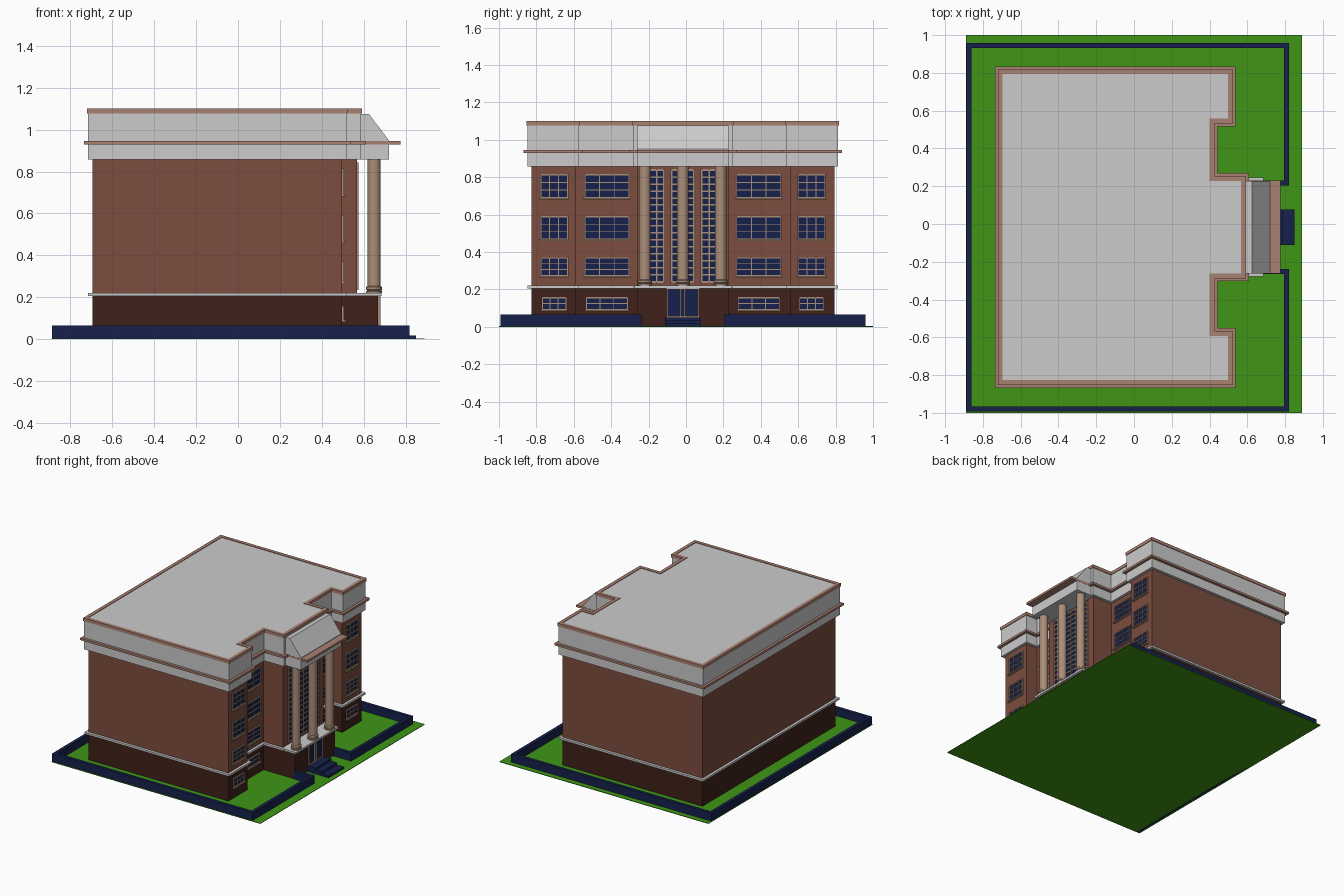
import bpy, bmesh

if "Cube" in bpy.data.objects:
    bpy.data.objects.remove(bpy.data.objects["Cube"])

C = -0.017  # symmetry line of the building in y


def material(name, r, g, b):
    m = bpy.data.materials.new(name)
    m.diffuse_color = (r, g, b, 1)
    m.use_nodes = True
    m.node_tree.nodes["Principled BSDF"].inputs["Base Color"].default_value = m.diffuse_color
    return m


BRICK = material("brick", 0.20, 0.075, 0.05)
DARK = material("dark_brick", 0.05, 0.015, 0.01)
NAVY = material("navy", 0.008, 0.015, 0.07)
TAN = material("tan", 0.40, 0.27, 0.19)
TRIM = material("trim_brown", 0.40, 0.22, 0.17)
GREEN = material("grass", 0.05, 0.30, 0.008)


def finish(name, bm, mat):
    bmesh.ops.recalc_face_normals(bm, faces=bm.faces)
    me = bpy.data.meshes.new(name)
    bm.to_mesh(me)
    bm.free()
    ob = bpy.data.objects.new(name, me)
    bpy.context.collection.objects.link(ob)
    if mat:
        me.materials.append(mat)
    return ob


def boxes(name, items, mat=None):
    """One object from boxes (x0, x1, y0, y1, z0, z1), y relative to C."""
    bm = bmesh.new()
    for x0, x1, y0, y1, z0, z1 in items:
        vs = bmesh.ops.create_cube(bm, size=1)["verts"]
        for v in vs:
            v.co.x = x0 if v.co.x < 0 else x1
            v.co.y = (y0 if v.co.y < 0 else y1) + C
            v.co.z = z0 if v.co.z < 0 else z1
    return finish(name, bm, mat)


HALF = [(-0.695, -0.81), (0.497, -0.81), (0.497, -0.575),
        (0.40, -0.575), (0.40, -0.245), (0.567, -0.245)]
PLAN = HALF + [(x, -y) for x, y in reversed(HALF)]


def outline(d):
    """Footprint pushed outward by d (all corners are square)."""
    out = []
    n = len(PLAN)
    for i, (x, y) in enumerate(PLAN):
        for (ax, ay), (bx, by) in ((PLAN[i - 1], PLAN[i]), (PLAN[i], PLAN[(i + 1) % n])):
            if abs(ax - bx) < 1e-6:
                x += d if by > ay else -d
            else:
                y += -d if bx > ax else d
        out.append((x, y + C))
    return out


def storey(name, d, z0, z1, mat=None, inner=None):
    """Extruded footprint; with inner it becomes a hollow band."""
    bm = bmesh.new()

    def loop(off, z):
        return [bm.verts.new((x, y, z)) for x, y in outline(off)]

    a, b = loop(d, z0), loop(d, z1)
    rings = [(a, b)]
    if inner is None:
        bm.faces.new(a)
        bm.faces.new(b)
    else:
        c, e = loop(inner, z0), loop(inner, z1)
        rings = [(a, b), (b, e), (e, c), (c, a)]
    n = len(a)
    for p, q in rings:
        for i in range(n):
            j = (i + 1) % n
            bm.faces.new((p[i], p[j], q[j], q[i]))
    return finish(name, bm, mat)


# Lawn
boxes("lawn", [(-0.89, 0.89, -1 - C, 1 - C, 0, 0.004)], GREEN)

# Low garden wall with returns beside the entrance
T = 0.026
wall = [(-0.887, -0.887 + T, -0.976, 0.976, 0, 0.065)]
for s in (-1, 1):
    def span(p, q):
        return tuple(sorted((s * p, s * q)))
    wall += [(-0.887, 0.82, *span(0.976 - T, 0.976), 0, 0.065),
             (0.82 - T, 0.82, *span(0.222, 0.976), 0, 0.065),
             (0.66, 0.82, *span(0.222, 0.222 + T), 0, 0.065)]
boxes("garden_wall", wall, NAVY)

# Main building, bottom to top
storey("basement", 0, 0, 0.205, DARK)
storey("belt_course", 0.02, 0.205, 0.22)
storey("brick_walls", 0, 0.22, 0.857, BRICK)
storey("frieze", 0.021, 0.857, 1.076)
storey("cornice", 0.041, 0.93, 0.946, TRIM)
storey("roof", 0.002, 1.07, 1.096)
storey("roof_trim", 0.026, 1.076, 1.10, TRIM, inner=0.0)

# Entrance porch and steps
boxes("porch_base", [(0.55, 0.668, -0.245, 0.245, 0, 0.205)], DARK)
boxes("porch_floor", [(0.55, 0.686, -0.262, 0.262, 0.205, 0.22)])
boxes("steps", [(0.66, 0.85, -0.095, 0.095, 0, 0.018),
                (0.66, 0.79, -0.095, 0.095, 0.018, 0.034),
                (0.66, 0.74, -0.095, 0.095, 0.034, 0.05)], NAVY)
boxes("doors", [(0.66, 0.671, -0.085, 0.085, 0.05, 0.205)], NAVY)
frame = [(0.66, 0.68, y - 0.004, y + 0.004, 0.05, 0.205)
         for y in (-0.084, -0.01, 0.01, 0.084)]
frame += [(0.66, 0.68, -0.088, 0.088, z, z + 0.007) for z in (0.05, 0.198)]
boxes("door_frame", frame, TAN)

# Portico head: frieze block with a sloping roof, swept across y
bm = bmesh.new()
profile = [(0.56, 0.857), (0.72, 0.857), (0.72, 0.95), (0.625, 1.075), (0.56, 1.075)]
f = bm.faces.new([bm.verts.new((x, C - 0.245, z)) for x, z in profile])
ext = bmesh.ops.extrude_face_region(bm, geom=[f])["geom"]
bmesh.ops.translate(bm, vec=(0, 0.49, 0),
                    verts=[v for v in ext if isinstance(v, bmesh.types.BMVert)])
finish("portico_head", bm, None)
boxes("portico_cornice", [(0.60, 0.776, -0.246, 0.246, 0.93, 0.946)], TRIM)

# Columns: lathe profile with a base moulding
LATHE = [(0.038, 0.22), (0.038, 0.228), (0.034, 0.232), (0.038, 0.236),
         (0.038, 0.248), (0.031, 0.254), (0.031, 0.857)]
for k, y in enumerate((-0.203, 0, 0.203)):
    bm = bmesh.new()
    for (r0, z0), (r1, z1) in zip(LATHE, LATHE[1:]):
        vs = bmesh.ops.create_cone(bm, segments=24, cap_ends=False, radius1=r0,
                                   radius2=r1, depth=z1 - z0)["verts"]
        bmesh.ops.translate(bm, verts=vs, vec=(0.65, y + C, (z0 + z1) / 2))
    bmesh.ops.remove_doubles(bm, verts=bm.verts, dist=1e-5)
    col = finish(f"column_{k + 1}", bm, TAN)
    bpy.context.view_layer.objects.active = col
    col.select_set(True)
    bpy.ops.object.shade_smooth_by_angle()
    col.select_set(False)

# Windows: glass pane plus a grid of bars
glass, bars, sills = [], [], []


def window(x, y0, y1, z0, z1, cols, rows, w=0.007, sill=True):
    glass.append((x - 0.01, x + 0.003, y0, y1, z0, z1))
    for i in range(cols + 1):
        y = y0 + (y1 - y0) * i / cols
        t = w / 2 if i in (0, cols) else w / 3
        bars.append((x - 0.01, x + 0.009, y - t, y + t, z0 - w / 2, z1 + w / 2))
    for i in range(rows + 1):
        z = z0 + (z1 - z0) * i / rows
        t = w / 2 if i in (0, rows) else w / 3
        bars.append((x - 0.01, x + 0.008, y0, y1, z - t, z + t))
    if sill:
        sills.append((x - 0.01, x + 0.018, y0 - 0.008, y1 + 0.008, z0 - 0.01, z0 - 0.002))


ROWS = [(0.69, 0.812, 3), (0.468, 0.588, 3), (0.274, 0.368, 3), (0.092, 0.155, 2)]
for z0, z1, rows in ROWS:
    inset = 0.008 if z0 < 0.2 else 0
    for s in (-1, 1):
        for x, a, b in ((0.497, 0.616, 0.76), (0.40, 0.287, 0.525)):
            lo, hi = sorted((s * (a + inset), s * (b - inset)))
            window(x, lo, hi, z0, z1, 3, rows)

# Tall stair windows behind the columns
for y0, y1 in ((-0.18, -0.10), (-0.06, 0.06), (0.10, 0.18)):
    window(0.567, y0, y1, 0.24, 0.838, 2, 16, w=0.012, sill=False)

boxes("window_glass", glass, NAVY)
boxes("window_frames", bars, TAN)
boxes("window_sills", sills, TAN)
